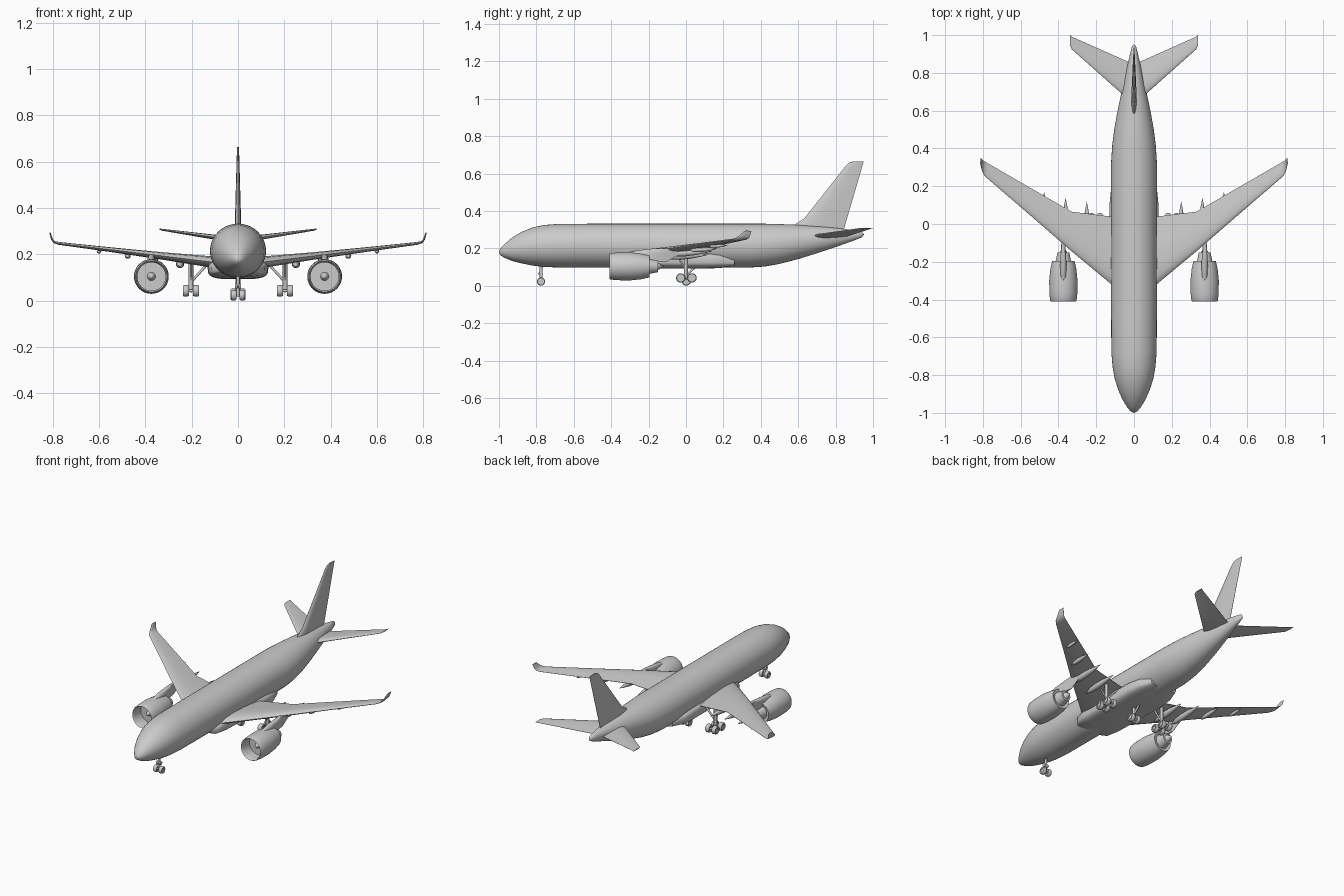
import bpy
import bmesh
from math import sin, cos, tau, radians
from mathutils import Vector

cube = bpy.data.objects.get("Cube")
if cube:
    bpy.data.objects.remove(cube, do_unlink=True)

GREY = (0.6, 0.6, 0.6, 1.0)
paint = bpy.data.materials.new("light grey paint")
paint.use_nodes = True
paint.diffuse_color = GREY
for node in paint.node_tree.nodes:
    if node.type == 'BSDF_PRINCIPLED':
        node.inputs["Base Color"].default_value = GREY


def loft(bm, rings):
    """Skin a list of equal-sized rings and cap both ends."""
    rows = [[bm.verts.new(p) for p in ring] for ring in rings]
    count = len(rows[0])
    for a, b in zip(rows, rows[1:]):
        for i in range(count):
            j = (i + 1) % count
            bm.faces.new((a[i], a[j], b[j], b[i]))
    bm.faces.new(rows[0][::-1])
    bm.faces.new(rows[-1])


def spin(bm, origin, direction, profile, sides=16):
    """Turn a profile of (distance, radius) about an axis."""
    turn = Vector(direction).to_track_quat('Z', 'Y')
    rings = []
    for d, r in profile:
        rings.append([Vector(origin) + turn @ Vector(
            (r * cos(tau * i / sides), r * sin(tau * i / sides), d))
            for i in range(sides)])
    loft(bm, rings)


def rod(bm, start, end, radius):
    axis = Vector(end) - Vector(start)
    spin(bm, start, axis, [(0, radius), (axis.length, radius)], 10)


def hull_ring(y, half, low, high, power=2, sides=40):
    """Rounded cross-section; a higher power gives a boxier shape."""
    def bend(v):
        return abs(v) ** (2 / power) * (1 if v >= 0 else -1)
    mid, tall = (low + high) / 2, (high - low) / 2
    return [(half * bend(cos(tau * i / sides)), y,
             mid + tall * bend(sin(tau * i / sides))) for i in range(sides)]


def foil(bm, sections):
    """Aerofoil surface from (x, z, front y, rear y, thickness, tilt)."""
    shape = [(0, 0), (.03, .4), (.12, .8), (.3, 1), (.6, .7), (1, .06)]
    outline = shape + [(u, -t) for u, t in shape[:0:-1]]
    rings = []
    for x, z, front, rear, thick, tilt in sections:
        side, up = -sin(radians(tilt)), cos(radians(tilt))
        rings.append([(x + side * t * thick / 2, front + u * (rear - front),
                       z + up * t * thick / 2) for u, t in outline])
    loft(bm, rings)


def finish(name, bm, mirror=False):
    bmesh.ops.remove_doubles(bm, verts=bm.verts, dist=1e-5)
    bmesh.ops.recalc_face_normals(bm, faces=bm.faces)
    mesh = bpy.data.meshes.new(name)
    bm.to_mesh(mesh)
    bm.free()
    mesh.materials.append(paint)
    obj = bpy.data.objects.new(name, mesh)
    bpy.context.collection.objects.link(obj)
    bpy.ops.object.select_all(action='DESELECT')
    obj.select_set(True)
    bpy.context.view_layer.objects.active = obj
    bpy.ops.object.shade_smooth_by_angle(angle=radians(40))
    if mirror:
        obj.modifiers.new("Mirror", 'MIRROR')


# Fuselage: y, half width, bottom, top
bm = bmesh.new()
loft(bm, [hull_ring(*s) for s in [
    (-1, 0, .18, .18), (-.992, .018, .163, .2), (-.97, .036, .15, .223),
    (-.93, .061, .133, .258), (-.88, .083, .12, .288), (-.82, .102, .108, .312),
    (-.76, .113, .101, .325), (-.68, .12, .098, .331), (-.5, .121, .097, .332),
    (.33, .121, .097, .332), (.42, .115, .103, .332), (.5, .105, .117, .33),
    (.6, .087, .143, .326), (.7, .066, .174, .319), (.8, .044, .207, .31),
    (.9, .021, .243, .297), (.94, .011, .259, .289), (.952, 0, .274, .274)]])
finish("fuselage", bm)

# Belly fairing at the wing root
bm = bmesh.new()
loft(bm, [hull_ring(*s, power=3.5) for s in [
    (-.4, .08, .12, .15), (-.36, .116, .103, .17), (-.28, .128, .095, .187),
    (-.1, .131, .092, .19), (.1, .13, .092, .185), (.18, .122, .095, .175),
    (.26, .09, .105, .15)]])
finish("belly_fairing", bm)

# Wings with upswept tips
bm = bmesh.new()
foil(bm, [(.04, .16, -.38, .03, .052, 0), (.125, .168, -.315, .04, .048, 0),
          (.33, .193, -.145, .065, .032, 0), (.56, .221, .055, .198, .02, 0),
          (.775, .247, .24, .322, .012, 5), (.795, .253, .26, .334, .01, 30),
          (.804, .266, .282, .342, .008, 65), (.812, .294, .312, .35, .005, 75)])
finish("wings", bm, True)

# Tailplane and fin
bm = bmesh.new()
foil(bm, [(.01, .262, .655, .85, .026, 0), (.06, .268, .685, .872, .024, 0),
          (.33, .306, .925, .992, .008, 0), (.338, .308, .945, 1, .005, 0)])
finish("tailplane", bm, True)

bm = bmesh.new()
foil(bm, [(0, .28, .55, .838, .028, 90), (0, .33, .585, .852, .028, 90),
          (0, .36, .632, .861, .026, 90), (0, .64, .853, .943, .01, 90),
          (0, .657, .87, .948, .008, 90), (0, .664, .89, .95, .006, 90)])
finish("tail_fin", bm)

# Engines: spinner, fan, cowl, core and exhaust cone in one turned profile
ENGINE_X = .374
bm = bmesh.new()
spin(bm, (ENGINE_X, -.41, .104), (0, 1, 0), [
    (.045, 0), (.055, .009), (.075, .018), (.075, .061), (.015, .061),
    (.004, .064), (0, .067), (.006, .07), (.04, .074), (.11, .075),
    (.17, .069), (.215, .059), (.21, .042), (.22, .039), (.26, .031),
    (.26, .02), (.295, 0)], 40)
finish("engines", bm, True)

bm = bmesh.new()
foil(bm, [(ENGINE_X, .13, -.3, -.1, .034, 90), (ENGINE_X, .176, -.31, -.02, .034, 90),
          (ENGINE_X, .188, -.27, .02, .03, 90), (ENGINE_X, .2, -.17, .04, .02, 90)])
finish("engine_pylons", bm, True)

# Flap track fairings: x, z, rear tip y, length, radius
bm = bmesh.new()
for x, z, tip, length, radius in [
        (.25, .152, .12, .24, .018), (.362, .17, .14, .24, .018),
        (.476, .19, .17, .15, .013), (.6, .211, .222, .1, .01)]:
    spin(bm, (x, tip - length, z), (0, 1, .06), [
        (length * d, radius * r) for d, r in
        [(0, 0), (.06, .45), (.2, .85), (.4, 1), (.65, .8), (.85, .4), (1, 0)]])
finish("flap_track_fairings", bm, True)


def wheel(bm, x, y, z, radius, width):
    half, rim = width / 2, radius * .55
    spin(bm, (x, y, z), (1, 0, 0), [
        (-half * .6, 0), (-half * .6, rim), (-half, rim), (-half, radius * .85),
        (-half * .6, radius), (half * .6, radius), (half, radius * .85),
        (half, rim), (half * .6, rim), (half * .6, 0)], 20)


# Nose gear
NOSE_Y = -.775
bm = bmesh.new()
rod(bm, (0, NOSE_Y, .12), (0, NOSE_Y, .023), .008)
rod(bm, (-.016, NOSE_Y, .023), (.016, NOSE_Y, .023), .006)
rod(bm, (0, NOSE_Y + .01, .11), (0, NOSE_Y - .012, .06), .005)
rod(bm, (-.014, NOSE_Y, .062), (.014, NOSE_Y, .062), .011)
for side in (-1, 1):
    wheel(bm, side * .018, NOSE_Y, .023, .022, .022)
finish("nose_gear", bm)


def bogie(bm, x, z, gap):
    """Four wheels on two axles joined by a beam."""
    rod(bm, (x, -.028, z), (x, .032, z), .008)
    for y in (-.028, .032):
        rod(bm, (x - gap, y, z), (x + gap, y, z), .006)
        for side in (-1, 1):
            wheel(bm, x + side * gap, y, z, .025, .026)


# Wing gear with side braces
GEAR_X = .203
bm = bmesh.new()
bogie(bm, GEAR_X, .042, .022)
rod(bm, (GEAR_X, 0, .04), (GEAR_X, 0, .18), .01)
rod(bm, (GEAR_X, 0, .08), (.13, 0, .16), .006)
rod(bm, (GEAR_X, 0, .08), (GEAR_X, -.05, .17), .005)
finish("wing_gear", bm, True)

# Centre gear under the belly
bm = bmesh.new()
rod(bm, (0, 0, .12), (0, 0, .028), .01)
rod(bm, (0, .004, .06), (0, .06, .11), .006)
rod(bm, (-.02, .002, .026), (.02, .002, .026), .007)
for side in (-1, 1):
    wheel(bm, side * .02, .002, .026, .025, .024)
finish("centre_gear", bm)
